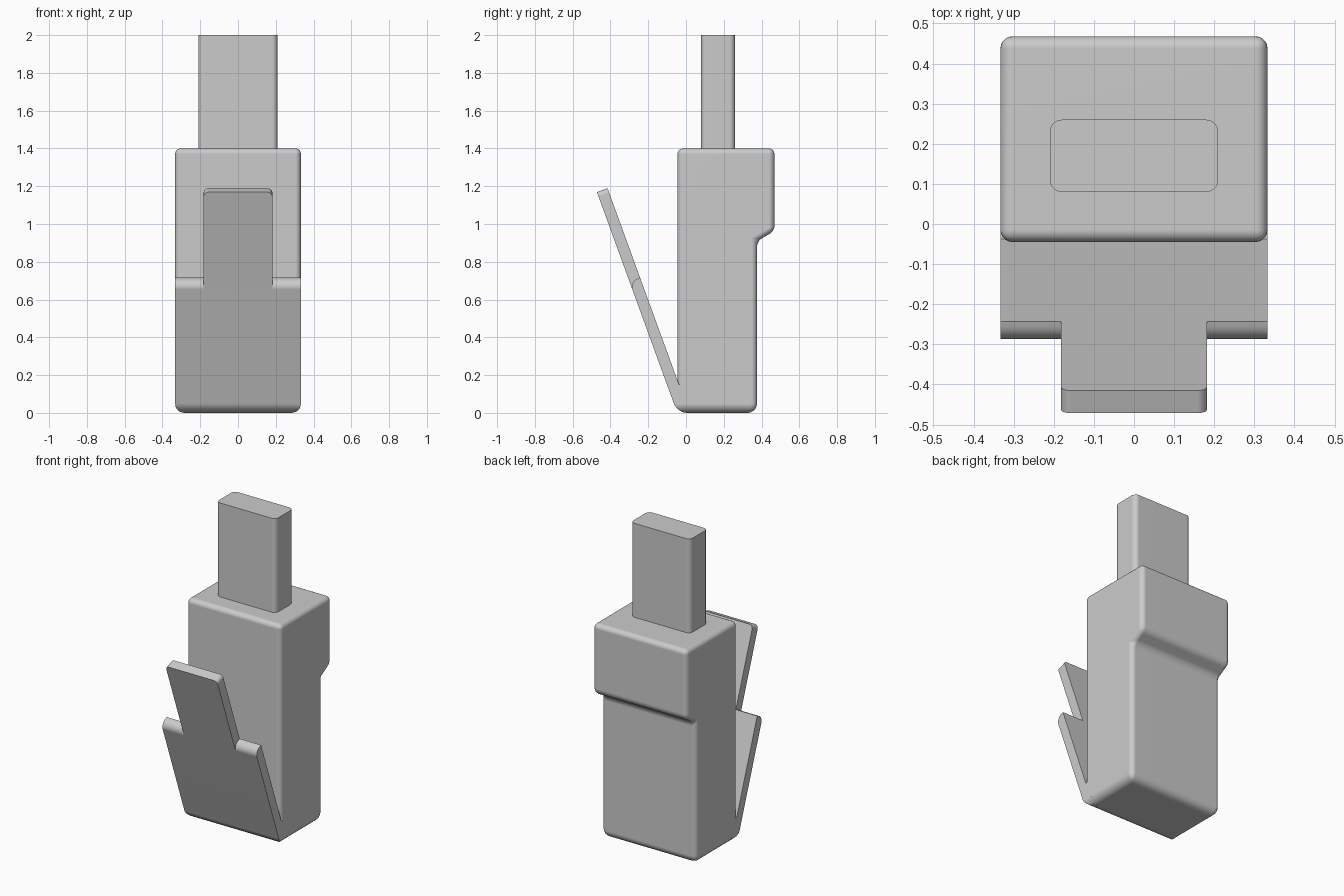
import bpy, bmesh, math

if "Cube" in bpy.data.objects:
    bpy.data.objects.remove(bpy.data.objects["Cube"])

HALF = 0.333                       # half width of the housing
SLOPE = math.radians(20)           # lean of the latch
THICK = 0.06                       # latch thickness


def prism(name, profile, half, radius):
    """Extrude a (y, z) profile across x; radius(a, b) gives each edge's rounding."""
    bm = bmesh.new()
    face = bm.faces.new([bm.verts.new((-half, y, z)) for y, z in profile])
    out = bmesh.ops.extrude_face_region(bm, geom=[face])["geom"]
    bmesh.ops.translate(bm, vec=(2 * half, 0, 0),
                        verts=[g for g in out if isinstance(g, bmesh.types.BMVert)])
    bmesh.ops.recalc_face_normals(bm, faces=bm.faces)
    weight = bm.edges.layers.float.new("bevel_weight_edge")
    for e in bm.edges:
        e[weight] = radius(e.verts[0].co, e.verts[1].co) / 0.1
    mesh = bpy.data.meshes.new(name)
    bm.to_mesh(mesh)
    bm.free()
    obj = bpy.data.objects.new(name, mesh)
    bpy.context.collection.objects.link(obj)
    bpy.ops.object.select_all(action='DESELECT')
    obj.select_set(True)
    bpy.context.view_layer.objects.active = obj
    bevel = obj.modifiers.new("rounding", 'BEVEL')
    bevel.limit_method = 'WEIGHT'
    bevel.width = 0.1
    bevel.segments = 5
    bevel.use_clamp_overlap = False
    bpy.ops.object.modifier_apply(modifier="rounding")
    bpy.ops.object.shade_smooth_by_angle(angle=math.radians(30))
    obj.modifiers.new("flat_faces", 'WEIGHTED_NORMAL').keep_sharp = True
    return obj


def across(a, b):
    return abs(a.x - b.x) > 0.01


def latch_point(v, depth):
    """Point v along the latch's inner face, depth outward from it."""
    s, c = math.sin(SLOPE), math.cos(SLOPE)
    return (-0.037 - v * s - depth * c, 0.15 + v * c - depth * s)


# Housing with a stepped back
prism("housing",
      [(-0.045, 0), (0.376, 0), (0.376, 0.91), (0.468, 0.962), (0.468, 1.4), (-0.045, 1.4)],
      HALF, lambda a, b: 0.05 if max(a.z, b.z) < 0.01 else 0.03)

# Wide lower part of the latch, rounded at the base and on the outer shoulder
V_SHOULDER = 0.602
outer_top = latch_point(V_SHOULDER, THICK)
foot = latch_point(0, THICK)
foot_y = foot[0] + foot[1] * math.tan(SLOPE)


def plate_radius(a, b):
    if across(a, b):
        if abs(a.z - outer_top[1]) < 0.001:
            return 0.045
        return 0.05 if a.z < 0.01 and a.y < -0.01 else 0
    return 0.05 if max(a.z, b.z) < 0.01 else 0


prism("latch_plate",
      [(0.01, 0), (0.01, 0.15), latch_point(0, 0), latch_point(V_SHOULDER, 0),
       outer_top, (foot_y, 0)], HALF, plate_radius)

# Narrow finger tab continuing the latch
V_START, V_END = V_SHOULDER - 0.045, 1.106
tab_end_z = latch_point(V_END, THICK)[1]
prism("latch_tab",
      [latch_point(V_START, 0), latch_point(V_END, 0),
       latch_point(V_END, THICK), latch_point(V_START, THICK)],
      0.182, lambda a, b: 0.025 if not across(a, b) and min(a.z, b.z) > tab_end_z - 0.01 else 0)

# Flat cable leaving the top
prism("cable", [(0.08, 1.37), (0.26, 1.37), (0.26, 2), (0.08, 2)],
      0.21, lambda a, b: 0.03 if abs(a.z - b.z) > 0.1 else 0)
